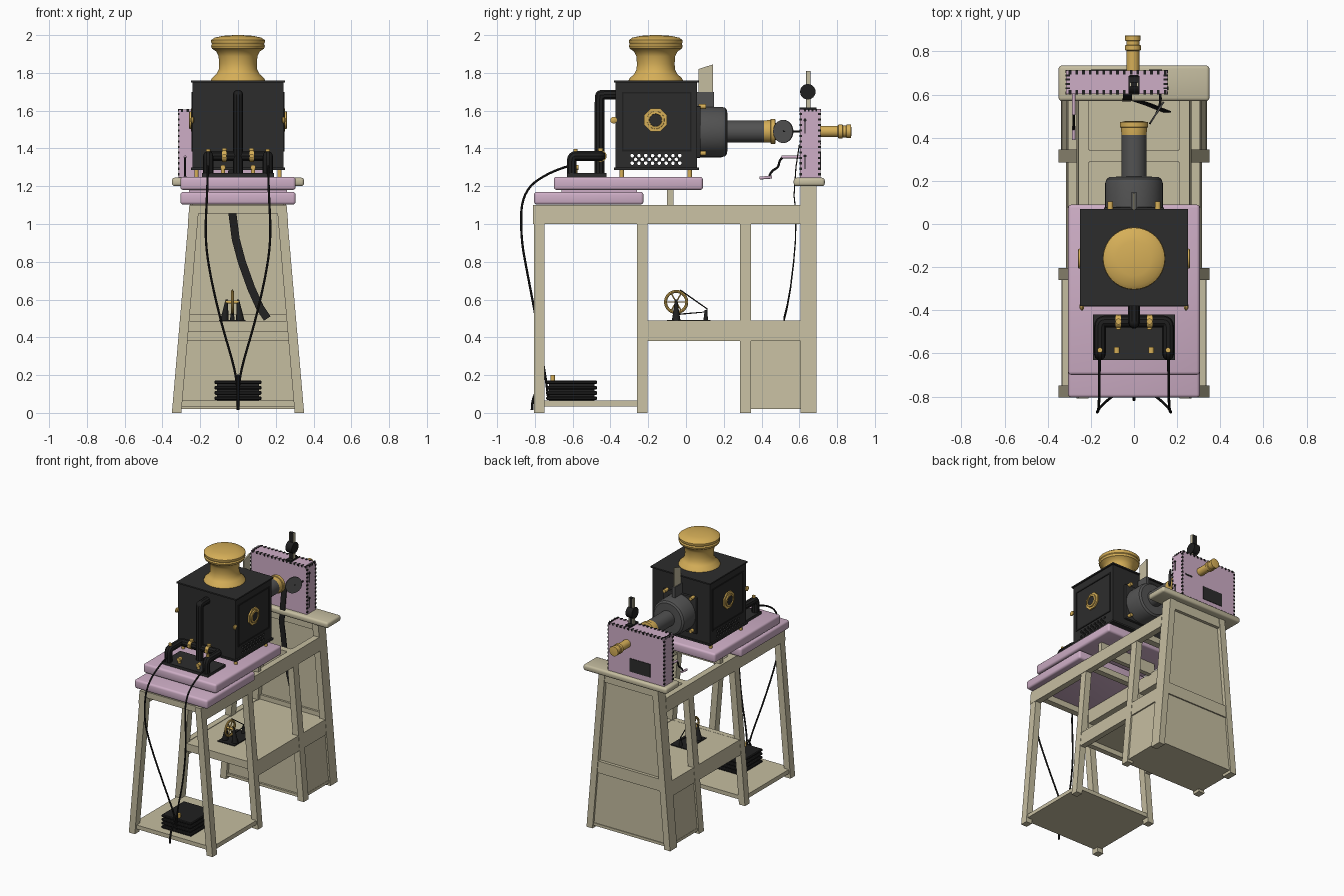
import bpy, bmesh, math
from mathutils import Vector, Matrix

if "Cube" in bpy.data.objects:
    bpy.data.objects.remove(bpy.data.objects["Cube"])

def mat(name, r, g, b):
    m = bpy.data.materials.new(name)
    m.diffuse_color = [((c / 255 + 0.055) / 1.055) ** 2.4 for c in (r, g, b)] + [1]
    m.use_nodes = True
    m.node_tree.nodes["Principled BSDF"].inputs["Base Color"].default_value = m.diffuse_color
    return m

WOOD = mat("beige wood", 197, 189, 160)
PINK = mat("pink paint", 206, 174, 198)
BLACK = mat("black iron", 44, 44, 44)
PIPE = mat("black pipe", 31, 31, 31)
GREY = mat("dark grey metal", 82, 82, 82)
BRASS = mat("brass", 214, 175, 88)

def finish(ob, m, smooth=True):
    ob.data.materials.append(m)
    bpy.ops.object.select_all(action='DESELECT')
    ob.select_set(True)
    bpy.context.view_layer.objects.active = ob
    if smooth:
        bpy.ops.object.shade_smooth_by_angle(angle=math.radians(35))
    return ob

def from_bm(name, bm, m, smooth=True):
    bmesh.ops.recalc_face_normals(bm, faces=bm.faces)
    me = bpy.data.meshes.new(name)
    bm.to_mesh(me)
    bm.free()
    ob = bpy.data.objects.new(name, me)
    bpy.context.collection.objects.link(ob)
    return finish(ob, m, smooth)

def hexa(bm, pts):
    v = [bm.verts.new(p) for p in pts]
    for f in ((0, 1, 2, 3), (4, 5, 6, 7), (0, 1, 5, 4), (1, 2, 6, 5), (2, 3, 7, 6), (3, 0, 4, 7)):
        bm.faces.new([v[i] for i in f])

def boxes(name, lst, m, bevel=0, seg=3):
    """lst of (x0, x1, y0, y1, z0, z1)"""
    bm = bmesh.new()
    for x0, x1, y0, y1, z0, z1 in lst:
        hexa(bm, [(x, y, z) for z in (z0, z1) for x, y in ((x0, y0), (x1, y0), (x1, y1), (x0, y1))])
    if bevel:
        bmesh.ops.bevel(bm, geom=bm.edges[:], offset=bevel, segments=seg, profile=0.5, affect='EDGES')
    return from_bm(name, bm, m, bevel > 0)

def half(z):  # outer half width of the tapering stand
    return 0.35 - 0.086 * z

def slant(name, y0, y1, z0, z1, t=0.05, inset=0.0):
    """mirrored pair of members that follow the sloping sides"""
    bm = bmesh.new()
    for s in (-1, 1):
        hexa(bm, [(s * (half(z) - d), y, z) for z in (z0, z1)
                  for d, y in ((inset, y0), (inset, y1), (t, y1), (t, y0))])
    from_bm(name, bm, WOOD, False)

def across(name, y0, y1, z0, z1, inset=0.01):
    """trapezoid member spanning the stand"""
    bm = bmesh.new()
    hexa(bm, [(s * (half(z) - inset), y, z) for z in (z0, z1)
              for s, y in ((-1, y0), (1, y0), (1, y1), (-1, y1))])
    from_bm(name, bm, WOOD, False)

def lathe(name, prof, o, axis, m, seg=40):
    """prof of (radius, distance along axis)"""
    bm = bmesh.new()
    rot = Vector((0, 0, 1)).rotation_difference(Vector(axis)).to_matrix()
    rings = []
    for r, h in prof:
        rings.append([bm.verts.new(rot @ Vector((r * math.cos(a), r * math.sin(a), h)) + Vector(o))
                      for a in (2 * math.pi * (i + .5) / seg for i in range(seg))])
    for a, b in zip(rings, rings[1:]):
        for i in range(seg):
            bm.faces.new((a[i], a[(i + 1) % seg], b[(i + 1) % seg], b[i]))
    bm.faces.new(rings[0])
    bm.faces.new(rings[-1])
    return from_bm(name, bm, m)

def rod(name, p0, p1, r, m, r2=None, seg=20):
    d = Vector(p1) - Vector(p0)
    return lathe(name, [(r, 0), (r if r2 is None else r2, d.length)], p0, d.normalized(), m, seg)

def tube(name, pts, r, m, res=3, kind='NURBS'):
    cu = bpy.data.curves.new(name, 'CURVE')
    cu.dimensions = '3D'
    cu.bevel_depth, cu.bevel_resolution, cu.use_fill_caps = r, res, True
    sp = cu.splines.new(kind)
    sp.points.add(len(pts) - 1)
    for p, c in zip(sp.points, pts):
        p.co = (*c, 1)
    if kind == 'NURBS':
        sp.use_endpoint_u, sp.order_u, sp.resolution_u = True, 3, 6
    ob = bpy.data.objects.new(name, cu)
    bpy.context.collection.objects.link(ob)
    bpy.ops.object.select_all(action='DESELECT')
    ob.select_set(True)
    bpy.context.view_layer.objects.active = ob
    bpy.ops.object.convert(target='MESH')
    return finish(bpy.context.object, m)

# Wooden stand
for n, (y0, y1, z1) in enumerate([(-.805, -.75, 1.1), (-.26, -.205, 1.1), (.285, .345, 1.1), (.605, .69, 1.2)]):
    slant(f"leg_pair_{n + 1}", y0, y1, 0, z1)
slant("top_side_rail", -.81, .61, 1.0, 1.1, .045, -.002)
slant("middle_side_rail", -.205, .605, .38, .49, .045, .002)
slant("cabinet_side_panel", .345, .605, .02, .38, .03, .012)
for n, (y0, y1) in enumerate([(-.8, -.755), (-.255, -.21), (.29, .34)]):
    across(f"top_cross_rail_{n + 1}", y0, y1, 1.055, 1.1)
across("middle_cross_rail", -.25, -.21, .43, .487)
across("middle_shelf", -.21, .65, .468, .486)
across("bottom_shelf", -.79, -.21, .035, .065)
across("cabinet_floor", .295, .68, .02, .04)
across("cabinet_front", .31, .325, .03, .47, .03)
across("cabinet_front_rail", .292, .33, .38, .468, .03)
across("back_panel", .645, .662, .03, 1.2, .03)
across("back_top_rail", .63, .685, 1.13, 1.2, .03)
across("back_middle_rail", .63, .685, .43, .52, .03)
across("back_lower_panel", .64, .675, .02, .43, .03)
boxes("board_support", [(-.24, .24, -.1, -.065, 1.09, 1.185)], WOOD)
boxes("back_cap_board", [(-.35, .35, .57, .735, 1.2, 1.245)], WOOD, .015)

# Pink boards
boxes("lower_board", [(-.305, .305, -.805, -.225, 1.103, 1.17)], PINK, .015)
boxes("upper_board", [(-.305, .305, -.7, .09, 1.18, 1.25)], PINK, .015)
boxes("board_spacer", [(-.26, .26, -.66, -.26, 1.165, 1.185)], PINK)

# Lamp house with vent holes right through
house = boxes("lamp_house", [(-.24, .24, -.372, .058, 1.3, 1.755)], BLACK)
bm = bmesh.new()
for row in range(3):
    for i in range(8 - row % 2):
        bmesh.ops.create_cone(bm, cap_ends=True, segments=12, radius1=.0095, radius2=.0095, depth=1,
            matrix=Matrix.Translation((0, -.285 + .036 * (i + .5 * (row % 2)), 1.322 + .02 * row))
            @ Matrix.Rotation(math.pi / 2, 4, 'Y'))
cutter = from_bm("vent_cutter", bm, BLACK, False)
cutter.hide_render = True
mod = house.modifiers.new("vents", 'BOOLEAN')
mod.operation, mod.object = 'DIFFERENCE', cutter
bpy.context.view_layer.objects.active = house
bpy.ops.object.modifier_apply(modifier=mod.name)
bpy.data.objects.remove(cutter)
boxes("lamp_house_rims", [(-.25, .25, -.382, .068, 1.287, 1.3), (-.25, .25, -.38, .07, 1.75, 1.76)], BLACK)
boxes("side_door_frame", [b for s in (-.245, .24) for b in (
    (s, s + .005, -.34, .03, 1.69, 1.7), (s, s + .005, -.34, .03, 1.385, 1.395),
    (s, s + .005, -.34, -.33, 1.395, 1.69), (s, s + .005, .02, .03, 1.395, 1.69))], PIPE)
lathe("chimney", [(.145, 0), (.138, .015), (.115, .035), (.102, .06), (.1, .09), (.103, .13), (.115, .155),
                  (.138, .17), (.143, .185), (.138, .195), (.143, .205), (.143, .215), (.125, .228),
                  (.08, .238), (.02, .242)], (0, -.16, 1.758), (0, 0, 1), BRASS, 48)
for s in (-1, 1):
    lathe("side_window_flange", [(.066, 0), (.066, .012)], (s * .238, -.161, 1.55), (s, 0, 0), BRASS, 8)
    lathe("side_window_ring", [(.048, 0), (.046, .02), (.034, .022), (.033, .014)],
          (s * .238, -.161, 1.55), (s, 0, 0), BRASS, 32)
    rod("side_window_glass", (s * .24, -.161, 1.55), (s * .2545, -.161, 1.55), .033, BLACK)
    lathe("side_knob", [(.01, 0), (.018, .006), (.018, .014), (.008, .02)], (s * .232, -.383, 1.55), (s, 0, 0), BRASS, 16)
    for y in (-.34, .02):
        rod("brass_foot", (s * .22, y, 1.248), (s * .22, y, 1.29), .012, BRASS, seg=12)

# Lens drum, tube and slide plate
lathe("lens_drum", [(.134, 0), (.134, .13), (.128, .15), (.115, .16), (.06, .162)], (0, .058, 1.487), (0, 1, 0), GREY, 48)
boxes("drum_flange", [(-.14, .14, .055, .078, 1.35, 1.625)], BLACK, .006, 2)
for x in (-.11, .11):
    for z in (1.375, 1.622):
        rod("flange_bolt", (x, .065, z), (x, .105, z), .013, BRASS, seg=12)
rod("lens_tube", (0, .21, 1.49), (0, .42, 1.49), .058, GREY, seg=32)
lathe("lens_ring", [(.058, 0), (.06, .02), (.06, .035), (.066, .037), (.066, .06), (.05, .063)],
      (0, .412, 1.49), (0, 1, 0), BRASS, 32)
rod("lens_glass", (0, .46, 1.49), (0, .477, 1.49), .045, BLACK, seg=32)
boxes("slide_holder", [(-.012, .012, .055, .148, 1.6, 1.7)], GREY)
bm = bmesh.new()
hexa(bm, [(x, y, z) for x in (-.005, .005) for y, z in ((.065, 1.69), (.143, 1.69), (.143, 1.845), (.065, 1.82))])
from_bm("slide_plate", bm, WOOD, False)
dn = Vector((.11, -.07, 0)).normalized()
c = Vector((.105, .515, 1.49))
rod("shutter_disc", c - dn * .004, c + dn * .004, .061, GREY, seg=32)
tube("shutter_arm", [c, (.13, .56, 1.49), (.12, .61, 1.49)], .006, PIPE)

# Gas pipes with brass valves
boxes("pipe_plate", [(-.19, .19, -.63, -.42, 1.25, 1.27)], BLACK)
tube("main_pipe", [(0, -.458, 1.27), (0, -.458, 1.5), (0, -.458, 1.68), (0, -.45, 1.685), (0, -.365, 1.685)], .027, PIPE)
for s in (-1, 1):
    tube("branch_pipe", [(s * .158, -.605, 1.265), (s * .158, -.605, 1.3), (s * .158, -.605, 1.36),
                         (s * .158, -.56, 1.36), (s * .158, -.5, 1.36), (s * .158, -.452, 1.36),
                         (s * .11, -.452, 1.36), (0, -.452, 1.36)], .027, PIPE)
    rod("pipe_collar", (s * .06, -.452, 1.36), (s * .085, -.452, 1.36), .031, BRASS)
    rod("valve_knob", (s * .072, -.452, 1.38), (s * .072, -.452, 1.402), .014, BRASS, seg=12)
    rod("valve_stem", (s * .072, -.49, 1.36), (s * .072, -.42, 1.36), .012, BRASS, seg=12)
    rod("elbow_bolt", (s * .158, -.585, 1.375), (s * .158, -.585, 1.398), .012, BRASS, seg=12)
    rod("lower_valve", (s * .08, -.585, 1.265), (s * .08, -.585, 1.31), .011, BRASS, seg=12)
    rod("lower_valve_handle", (s * .08, -.6, 1.3), (s * .08, -.57, 1.3), .014, BRASS, seg=12)
    # Hose down to the bellows
    tube("gas_hose", [(s * .16, -.61, 1.31), (s * .16, -.72, 1.28), (s * .163, -.87, 1.17), (s * .175, -.875, .93),
                      (s * .15, -.84, .74), (s * .09, -.79, .48), (s * .03, -.76, .28), (s * .006, -.74, .17),
                      (0, -.73, .08)], .006, PIPE, 2)
tube("floor_hose_end", [(0, -.745, .2), (0, -.79, .12), (0, -.815, .06), (0, -.815, .015)], .007, PIPE, 2)

# Bellows
boxes("bellows", [(-.125, .125, -.74, -.47, z, z + .019) for z in (.068, .096, .124, .152)], PIPE, .005, 1)
boxes("bellows_core", [(-.11, .11, -.725, -.485, .062, .165)], BLACK)
rod("bellows_valve", (0, -.705, .165), (0, -.705, .2), .012, BRASS, seg=12)

# Flywheel with stands and belt
bpy.ops.mesh.primitive_torus_add(location=(-.03, -.052, .587), rotation=(0, math.pi / 2, 0),
    major_radius=.056, minor_radius=.008, major_segments=36, minor_segments=8)
bpy.context.object.name = "flywheel_rim"
finish(bpy.context.object, BRASS)
for k in range(3):
    a = k * math.pi / 3
    dy, dz = .056 * math.cos(a), .056 * math.sin(a)
    rod("flywheel_spoke", (-.03, -.052 - dy, .587 - dz), (-.03, -.052 + dy, .587 + dz), .004, BRASS, seg=8)
rod("flywheel_axle", (-.065, -.052, .587), (.005, -.052, .587), .009, BRASS, seg=12)
for x in (-.06, 0):
    rod("flywheel_stand", (x + (x + .03) * .4, -.052, .485), (x, -.052, .6), .024, PIPE, .006, 12)
rod("pulley_stand", (-.03, .105, .485), (-.03, .105, .545), .014, PIPE, .006, 12)
boxes("flywheel_base", [(-.1, .04, -.1, .13, .484, .492)], PIPE)
tube("drive_belt", [(-.03, -.03, .65), (-.03, .11, .552), (-.03, .112, .535), (-.03, -.04, .522)], .004, PIPE, 1, 'POLY')

# Mechanism box with dark finger joints
X0, X1, Y0, Y1, Z0, Z1 = -.315, .155, .603, .712, 1.245, 1.605
boxes("mechanism_box", [(X0, X1, Y0, Y1, Z0, Z1)], PINK)
e, d = .003, .018
joints = []
for i in range(15):
    x = X0 + .012 + i * .0315
    joints += [(x, x + .012, Y0 - e, Y0 + d, Z1 - .012, Z1 + e), (x, x + .012, Y1 - d, Y1 + e, Z1 - .012, Z1 + e)]
for i in range(12):
    z = Z0 + .012 + i * .029
    for a, b in ((X0 - e, X0 + .006), (X1 - .006, X1 + e)):
        joints += [(a, b, Y0 - e, Y0 + .012, z, z + .012), (a, b, Y1 - .012, Y1 + e, z, z + .012)]
for i in range(4):
    y = Y0 + .022 + i * .02
    joints += [(X0 - e, X0 + d, y, y + .009, Z1 - .01, Z1 + e), (X1 - d, X1 + e, y, y + .009, Z1 - .01, Z1 + e)]
boxes("finger_joints", joints, PIPE)
boxes("side_slots", [(X1 - .002, X1 + .003, .628, .632, a, b) for a, b in ((1.29, 1.36), (1.48, 1.56))], PIPE)
for z in (1.36, 1.55):
    rod("side_screw", (X1 - .002, .63, z), (X1 + .006, .63, z), .008, PIPE, seg=10)
boxes("back_plate", [(-.2, -.03, Y1 - .002, Y1 + .004, 1.285, 1.385), (.07, .13, Y1 - .002, Y1 + .004, 1.42, 1.43)], BLACK)
lathe("eyepiece", [(.03, 0), (.03, .1), (.037, .104), (.037, .125), (.031, .128), (.031, .145), (.036, .148),
                   (.036, .17), (.024, .172)], (-.005, .703, 1.49), (0, 1, 0), BRASS, 32)

# Upright reel on the mechanism box
boxes("reel_post", [(-.014, .014, .636, .658, 1.6, 1.81)], PIPE)
boxes("reel_post_sides", [(s - .003, s + .003, .637, .657, 1.6, 1.81) for s in (-.017, .017)], WOOD)
rod("reel_disc", (-.026, .645, 1.7), (.026, .645, 1.7), .041, PIPE, seg=28)
boxes("reel_foot", [(-.022, .022, .6, .69, 1.603, 1.617)], PIPE)

# Crank
rod("crank_shaft", (-.28, .61, 1.355), (-.28, .505, 1.355), .008, PINK, seg=12)
tube("crank_arm", [(-.28, .515, 1.355), (-.28, .495, 1.34), (-.28, .49, 1.3), (-.28, .45, 1.28), (-.28, .44, 1.25)], .006, PIPE, 2)
rod("crank_handle", (-.28, .455, 1.248), (-.28, .39, 1.243), .008, PINK, seg=12)

# Hanging flat strap
path = [(-.03, .6, 1.42), (-.03, .582, 1.3), (-.035, .572, 1.15), (-.03, .582, 1.06), (-.012, .58, .92),
        (.02, .57, .8), (.07, .553, .66), (.115, .535, .56), (.155, .52, .5)]
bm = bmesh.new()
rings = []
for i, p in enumerate(path):
    t = (Vector(path[min(i + 1, 8)]) - Vector(path[max(i - 1, 0)])).normalized()
    w = t.cross(Vector((0, 1, 0))).normalized() * .021
    n = Vector((0, .003, 0))
    rings.append([bm.verts.new(Vector(p) + o) for o in (w + n, n - w, -w - n, w - n)])
for a, b in zip(rings, rings[1:]):
    for j in range(4):
        bm.faces.new((a[j], a[(j + 1) % 4], b[(j + 1) % 4], b[j]))
bm.faces.new(rings[0])
bm.faces.new(rings[-1])
from_bm("hanging_strap", bm, PIPE)
